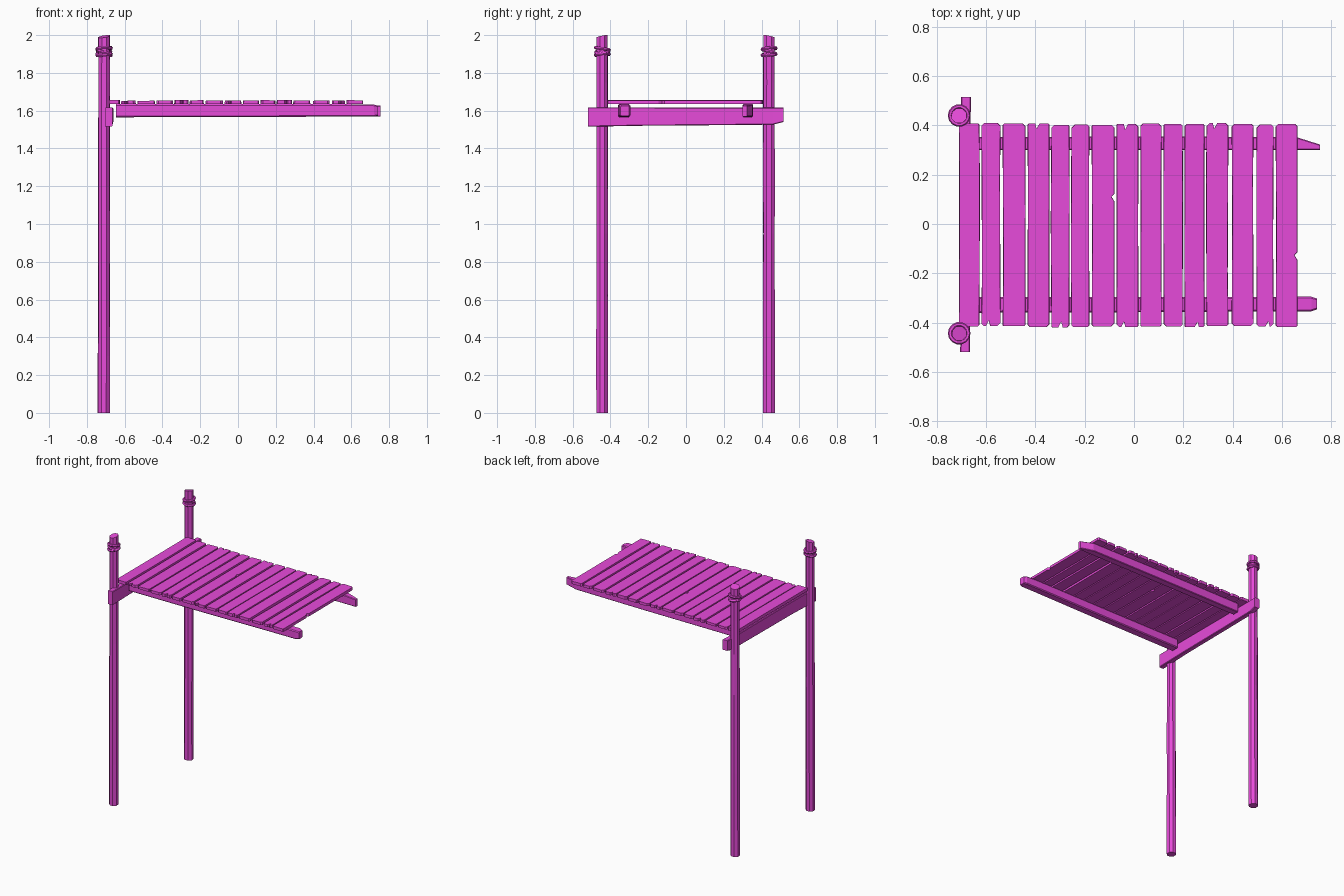
import bpy, bmesh, math, random
from mathutils import Vector

random.seed(4)
if "Cube" in bpy.data.objects:
    bpy.data.objects.remove(bpy.data.objects["Cube"])

COLOUR = (0.81, 0.07, 0.71, 1)
wood = bpy.data.materials.new("bright magenta")
wood.diffuse_color = COLOUR
wood.use_nodes = True
wood.node_tree.nodes["Principled BSDF"].inputs["Base Color"].default_value = COLOUR


def finish(name, bm):
    bmesh.ops.recalc_face_normals(bm, faces=bm.faces[:])
    mesh = bpy.data.meshes.new(name)
    bm.to_mesh(mesh)
    bm.free()
    mesh.materials.append(wood)
    obj = bpy.data.objects.new(name, mesh)
    bpy.context.collection.objects.link(obj)


def loft(name, rings, closed=False):
    """Skin a list of equal-length point rings and cap open ends."""
    bm = bmesh.new()
    loops = [[bm.verts.new(p) for p in ring] for ring in rings]
    pairs = list(zip(loops, loops[1:]))
    if closed:
        pairs.append((loops[-1], loops[0]))
    n = len(loops[0])
    for a, b in pairs:
        for i in range(n):
            j = (i + 1) % n
            bm.faces.new((a[i], a[j], b[j], b[i]))
    if not closed:
        bm.faces.new(loops[0])
        bm.faces.new(loops[-1])
    finish(name, bm)


def section(u0, u1, z0, z1, c):
    """Rectangle with worn, chamfered corners."""
    return [(u0 + c, z0), (u1 - c, z0), (u1, z0 + c), (u1, z1 - c),
            (u1 - c, z1), (u0 + c, z1), (u0, z1 - c), (u0, z0 + c)]


def post(name, x, y, lean):
    # one worn octagon, repeated up the post with small dents
    shape = [random.uniform(0.96, 1.06) for k in range(8)]
    rings = []
    for z in (0, 0.3, 0.62, 0.95, 1.2, 1.5, 1.75, 1.97):
        r = 0.0335 - 0.001 * z
        ring = []
        for k in range(8):
            a = math.radians(22.5 + 45 * k)
            rr = r * shape[k] * random.uniform(0.97, 1.02)
            px, py = rr * math.cos(a), rr * math.sin(a)
            # the sawn top is slanted
            top = lean * py * 0.2 + px * 0.15 if z > 1.9 else 0
            ring.append((x + px + 0.001 * z, y + py, z + top))
        rings.append(ring)
    peak = max(p[2] for p in rings[-1])
    rings[-1] = [(px, py, pz + 2.0 - peak) for px, py, pz in rings[-1]]
    loft(name, rings)


def rope_ring(name, x, y, z, radius, tilt, turn):
    rings = []
    for i in range(14):
        a = math.tau * i / 14
        zc = z + tilt * math.sin(a + turn)
        ring = []
        for k in range(6):
            b = math.tau * k / 6
            rr = radius + 0.009 * math.cos(b)
            ring.append((x + rr * math.cos(a), y + rr * math.sin(a),
                         zc + 0.009 * math.sin(b)))
        rings.append(ring)
    loft(name, rings, closed=True)


# Posts with rope lashings
for side, y, lean in (("right_front", -0.443, 1), ("right_back", 0.440, -1)):
    post(side + "_post", -0.711, y, lean)
    for n, (z, tilt) in enumerate(((1.897, 0.005), (1.913, -0.01), (1.928, 0.006))):
        rope_ring(f"{side}_rope_{n + 1}", -0.709, y, z,
                  0.037 - 0.002 * (n % 2), tilt, n + lean)

# Cross beam tying the posts
loft("cross_beam", [
    [(u, y, z) for u, z in section(u0, u1, z0, z1, 0.004)]
    for y, u0, u1, z0, z1 in (
        (-0.52, -0.705, -0.665, 1.515, 1.617),
        (-0.25, -0.70, -0.664, 1.52, 1.617),
        (0.15, -0.70, -0.664, 1.523, 1.616),
        (0.46, -0.70, -0.662, 1.526, 1.616),
        (0.515, -0.702, -0.66, 1.54, 1.616))])

# Stringers below the deck, the back one with a slanted end
loft("front_stringer", [
    [(x, v, z) for v, z in section(v0, v1, z0, z1, 0.006)]
    for x, v0, v1, z0, z1 in (
        (-0.645, -0.36, -0.297, 1.565, 1.634),
        (0.0, -0.358, -0.297, 1.566, 1.634),
        (0.60, -0.354, -0.295, 1.569, 1.634),
        (0.72, -0.354, -0.295, 1.569, 1.632),
        (0.742, -0.346, -0.302, 1.572, 1.626))])
loft("back_stringer", [
    [(x, v, z) for v, z in section(v0, v1, z0, z1, 0.004)]
    for x, v0, v1, z0, z1 in (
        (-0.645, 0.30, 0.352, 1.565, 1.634),
        (0.1, 0.30, 0.355, 1.567, 1.634),
        (0.66, 0.30, 0.352, 1.569, 1.632),
        (0.755, 0.30, 0.322, 1.569, 1.626))])


def plank(name, x0, x1, notch_front, notch_back, chip):
    """Outline with worn corners, split ends and a side chip, then thickened."""
    w = x1 - x0
    jit = lambda s: random.uniform(-s, s)
    pts = []
    for end, left, right, notch in ((-1, x0, x1, notch_front), (1, x1, x0, notch_back)):
        y = end * 0.41 - 0.005 + jit(0.004)
        s = 1 if right > left else -1
        c = random.uniform(0.003, 0.012)
        pts += [(left, y - end * c), (left + s * c, y)]
        if notch:
            m = left + s * w * random.uniform(0.25, 0.75)
            pts += [(m - s * 0.012, y), (m, y - end * 0.022), (m + s * 0.006, y)]
        c = random.uniform(0.003, 0.014)
        pts += [(right - s * c, y), (right, y - end * c)]
        # slightly wavy long edge, sometimes chipped
        mid_y = jit(0.2)
        if chip and end < 0:
            pts += [(right, mid_y - 0.02), (right - 0.012, mid_y), (right, mid_y + 0.012)]
        else:
            pts.append((right + jit(0.003), mid_y))
    bm = bmesh.new()
    base = bm.faces.new([bm.verts.new((px, py, 1.634)) for px, py in pts])
    out = bmesh.ops.extrude_face_region(bm, geom=[base])
    top = [v for v in out["geom"] if isinstance(v, bmesh.types.BMVert)]
    h = random.uniform(0.018, 0.023)
    tilt = jit(0.03)
    mid = (x0 + x1) / 2
    for v in top:
        v.co += Vector((-(v.co.x - mid) * 0.03, 0, h + tilt * (v.co.x - mid)))
    finish(name, bm)


# Deck planks: x start and width
edges = ((-0.71, 0.083), (-0.619, 0.078), (-0.533, 0.093), (-0.432, 0.089),
         (-0.335, 0.073), (-0.254, 0.073), (-0.172, 0.093), (-0.071, 0.089),
         (0.026, 0.086), (0.12, 0.077), (0.205, 0.081), (0.294, 0.089),
         (0.396, 0.089), (0.497, 0.069), (0.574, 0.089))
for i, (x, w) in enumerate(edges):
    plank(f"deck_plank_{i + 1}", x, x + w, i % 3 == 1, i % 4 == 3, i in (6, 14))
